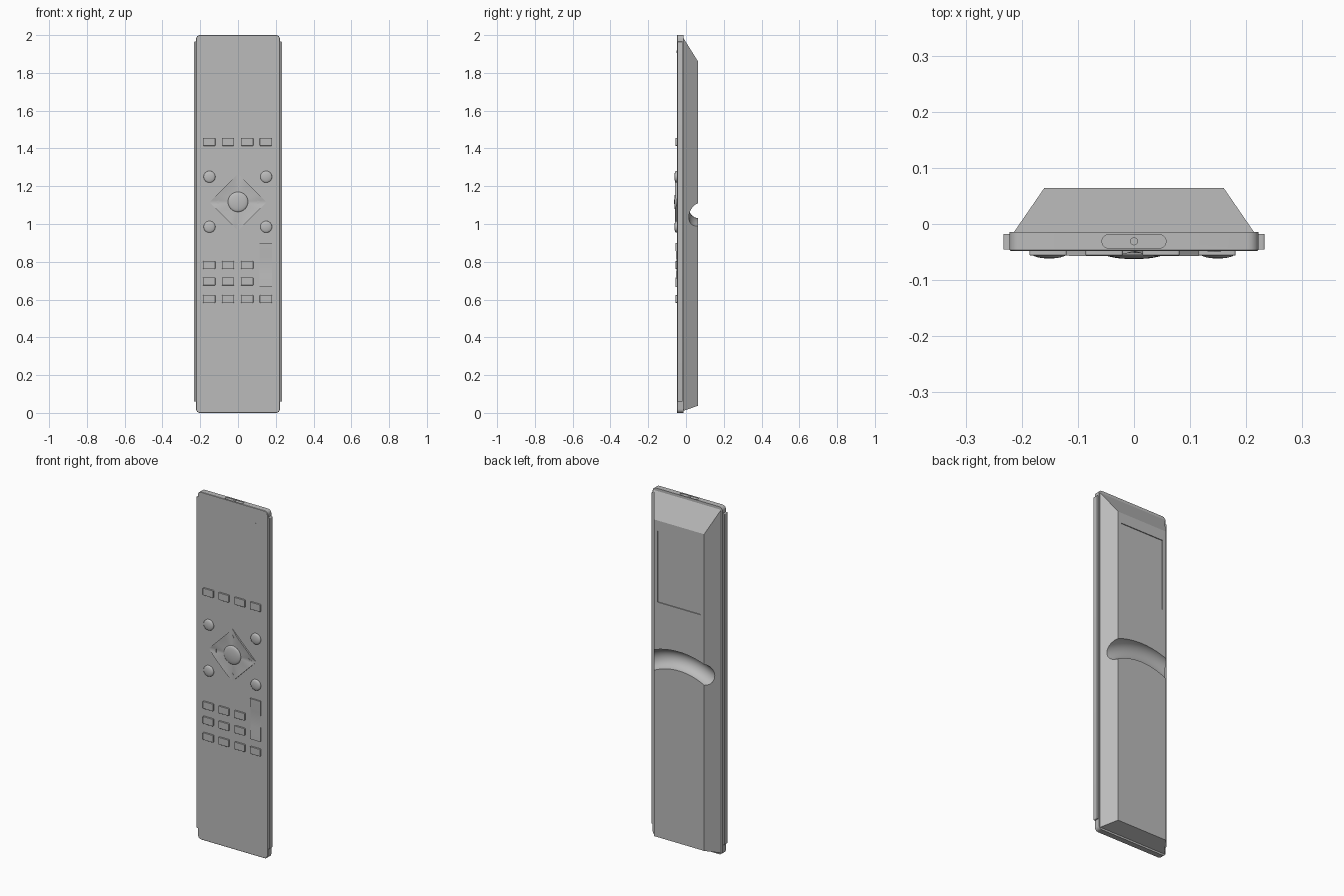
import bpy, bmesh, math
from math import sin, cos, pi

if "Cube" in bpy.data.objects:
    bpy.data.objects.remove(bpy.data.objects["Cube"])

grey = bpy.data.materials.new("grey_plastic")
grey.use_nodes = True
grey.diffuse_color = (0.5, 0.5, 0.5, 1)
grey.node_tree.nodes["Principled BSDF"].inputs["Base Color"].default_value = (0.5, 0.5, 0.5, 1)


def loft(name, rings, smooth=None):
    """Skin a stack of equal-length point rings and cap both ends."""
    bm = bmesh.new()
    loops = [[bm.verts.new(p) for p in ring] for ring in rings]
    n = len(rings[0])
    for a, b in zip(loops, loops[1:]):
        for i in range(n):
            bm.faces.new((a[i], a[(i + 1) % n], b[(i + 1) % n], b[i]))
    bm.faces.new(loops[0])
    bm.faces.new(loops[-1])
    bmesh.ops.recalc_face_normals(bm, faces=bm.faces)
    mesh = bpy.data.meshes.new(name)
    bm.to_mesh(mesh)
    bm.free()
    mesh.materials.append(grey)
    ob = bpy.data.objects.new(name, mesh)
    bpy.context.collection.objects.link(ob)
    if smooth:
        shade(ob, smooth)
    return ob


def shade(ob, angle):
    bpy.ops.object.select_all(action='DESELECT')
    ob.select_set(True)
    bpy.context.view_layer.objects.active = ob
    bpy.ops.object.shade_smooth_by_angle(angle=math.radians(angle))


def round_rect(hw, hh, r, steps=4):
    """Rounded rectangle outline as (u, v) pairs."""
    pts = []
    for q, (sx, sy) in enumerate([(1, 1), (-1, 1), (-1, -1), (1, -1)]):
        for k in range(steps + 1):
            a = (q + k / steps) * pi / 2
            pts.append((sx * (hw - r) + r * cos(a), sy * (hh - r) + r * sin(a)))
    return pts


def slab(name, x, z, hw, hh, r, y0, y1, chamfer=0.0):
    """Rounded plate facing front, with an optional chamfered front edge."""
    levels = [(y0, 0), (y1 + chamfer, 0)] + ([(y1, chamfer)] if chamfer else [])
    rings = [[(x + u, y, z + v) for u, v in round_rect(hw - c, hh - c, r - c)]
             for y, c in levels]
    return loft(name, rings, 35)


def circle(x, y, z, r, n=32):
    return [(x + r * cos(2 * pi * i / n), y, z + r * sin(2 * pi * i / n)) for i in range(n)]


def dome(name, x, z, r, y_rim, y_top):
    rings = [circle(x, -0.044, z, r), circle(x, y_rim, z, r)]
    for k in range(1, 6):
        a = k / 6 * pi / 2
        rings.append(circle(x, y_rim + (y_top - y_rim) * sin(a), z, r * cos(a)))
    rings.append(circle(x, y_top, z, r * 0.03))
    return loft(name, rings, 50)


def cut(target, cutter):
    mod = target.modifiers.new("cut", 'BOOLEAN')
    mod.operation = 'DIFFERENCE'
    mod.solver = 'EXACT'
    mod.object = cutter
    bpy.context.view_layer.objects.active = target
    bpy.ops.object.modifier_apply(modifier=mod.name)
    bpy.data.objects.remove(cutter)


# Front plate with the infrared window recessed in its top edge
plate = slab("front_plate", 0, 1.0, 0.222, 1.0, 0.02, -0.014, -0.048, 0.002)
window = [(u, v - 0.031) for u, v in round_rect(0.057, 0.012, 0.0119, 8)]
cut(plate, loft("window_cutter", [[(u, v, z) for u, v in window] for z in (1.996, 2.02)]))
loft("infrared_emitter", [[(x, z - 1.031, y) for x, _, z in circle(0, 0, 1, 0.007, 20)]
                          for y in (1.99, 1.999)], 40)

# Side rails
for side, s in (("left", 1), ("right", -1)):
    slab(side + "_rail", s * 0.222, 1.0125, 0.011, 0.9525, 0.004, -0.018, -0.045)

# Tapered back shell
shell = loft("back_shell", [
    [(-w, y, lo), (w, y, lo), (w, y, hi), (-w, y, hi)]
    for y, w, lo, hi in ((-0.016, 0.215, 0.010, 1.988), (0.064, 0.16, 0.038, 1.86))])

# Arched finger groove across the back
R, r = 0.40, 0.055
arc = []
for k in range(33):
    a = math.radians(-36 + 72 * k / 32)
    arc.append([((R + r * cos(t)) * sin(a), 0.070 + r * sin(t), 1.085 - R + (R + r * cos(t)) * cos(a))
                for t in [2 * pi * i / 40 for i in range(40)]])
cut(shell, loft("groove_cutter", arc))

# Shallow battery cover recess
cut(shell, loft("cover_cutter", [[(-0.138, y, 1.39), (0.138, y, 1.39), (0.138, y, 1.80), (-0.138, y, 1.80)]
                                 for y in (0.059, 0.08)]))
shade(shell, 20)

# Rectangular keys
columns = (-0.153, -0.053, 0.048, 0.148)
for row, (z, count) in enumerate(((1.435, 4), (0.783, 3), (0.696, 3), (0.603, 4))):
    for col in range(count):
        slab(f"key_{row + 1}_{col + 1}", columns[col], z, 0.033, 0.021, 0.004, -0.044, -0.056, 0.001)

# Rocker key: raised at both ends, dipping to the middle
profile = [(0.667, -0.056), (0.70, -0.055), (0.74, -0.052), (0.783, -0.0505),
           (0.826, -0.052), (0.866, -0.055), (0.90, -0.056)]
loft("rocker_key", [[(0.148 - 0.033, -0.044, z), (0.148 + 0.033, -0.044, z),
                     (0.148 + 0.033, y, z), (0.148 - 0.033, y, z)] for z, y in profile], 35)

# Round domed keys
for x in (-0.151, 0.149):
    for z in (1.25, 0.985):
        dome("round_key", x, z, 0.031, -0.053, -0.0615)

# Four-way pad: diamond with raised sides falling to the corners and centre
cx, cz, reach, n = 0.0, 1.115, 0.15, 12
base, rim, inner = [], [], []
for q in range(4):
    a0, a1 = q * pi / 2, (q + 1) * pi / 2
    for k in range(n):
        t = k / n
        x = cx + reach * ((1 - t) * cos(a0) + t * cos(a1))
        z = cz + reach * ((1 - t) * sin(a0) + t * sin(a1))
        base.append((x, -0.044, z))
        rim.append((x, -0.0485 - 0.0085 * min(1, 1.6 * sin(pi * t)), z))
        a = math.atan2(z - cz, x - cx)
        inner.append((cx + 0.06 * cos(a), -0.0495, cz + 0.06 * sin(a)))
loft("direction_pad", [base, rim, inner], 35)
dome("select_key", cx, cz + 0.002, 0.053, -0.0525, -0.0625)

# Small arrow marks at the pad corners and a triangular indicator near the top
for k in range(4):
    a = k * pi / 2
    tri = [(cx + 0.108 * cos(a) + 0.011 * cos(a + j * 2 * pi / 3),
            cz + 0.108 * sin(a) + 0.011 * sin(a + j * 2 * pi / 3)) for j in range(3)]
    loft("pad_arrow", [[(x, y, z) for x, z in tri] for y in (-0.047, -0.0515)])
tri = [(0.131, 1.904), (0.155, 1.904), (0.143, 1.918)]
loft("indicator_mark", [[(x, y, z) for x, z in tri] for y in (-0.047, -0.049)])
